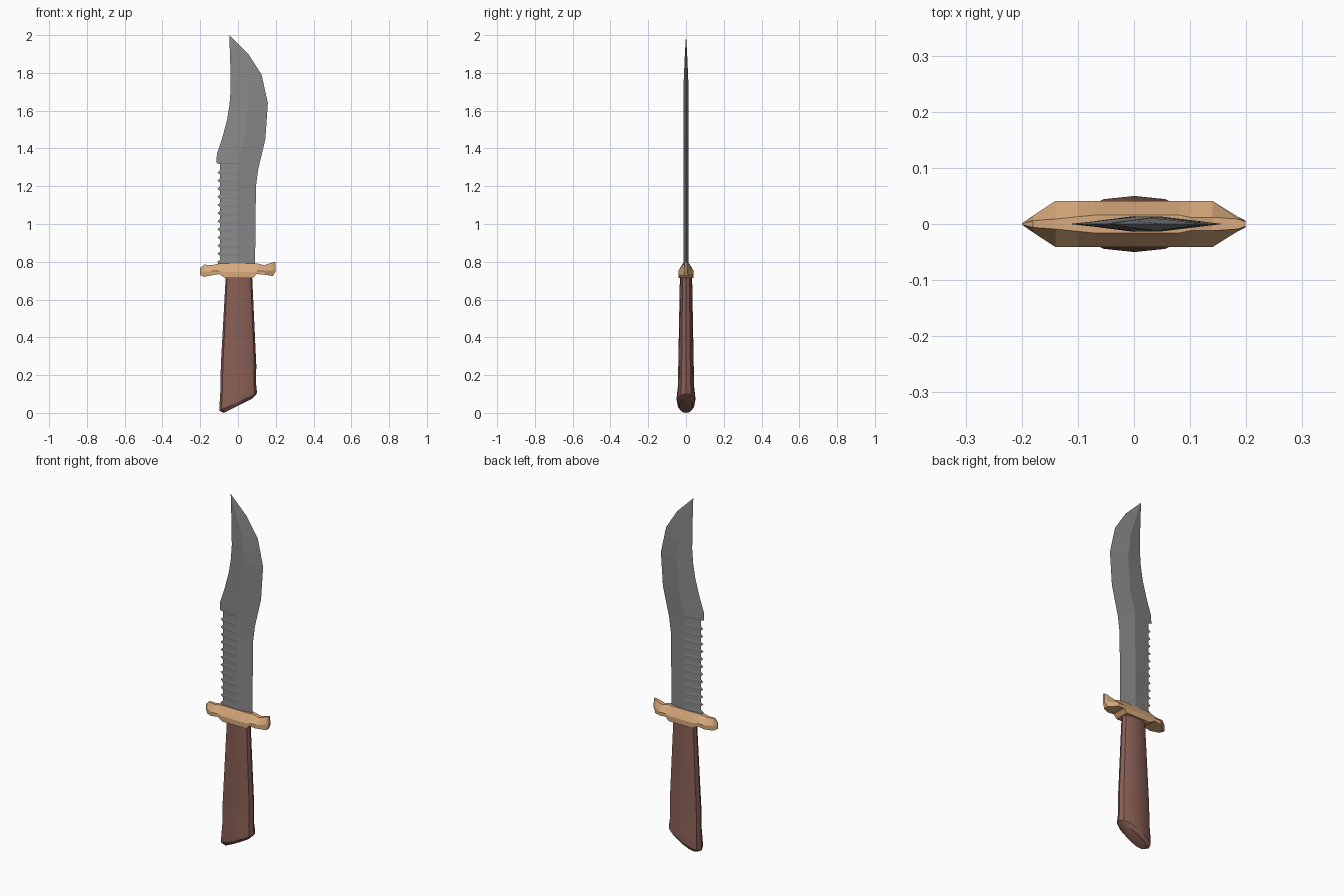
import bpy, bmesh, math

cube = bpy.data.objects.get("Cube")
if cube:
    bpy.data.objects.remove(cube)


def material(name, rgb):
    m = bpy.data.materials.new(name)
    m.use_nodes = True
    m.diffuse_color = (*rgb, 1)
    m.node_tree.nodes["Principled BSDF"].inputs["Base Color"].default_value = (*rgb, 1)
    return m


def lerp(points, z):
    """Read a value off a list of (z, value) points."""
    for (z0, a), (z1, b) in zip(points, points[1:]):
        if z <= z1:
            return a + (b - a) * max(0, z - z0) / (z1 - z0)
    return points[-1][1]


def loft(name, rings, mat):
    """Skin a row of equal rings and cap both ends."""
    bm = bmesh.new()
    rows = [[bm.verts.new(p) for p in ring] for ring in rings]
    n = len(rows[0])
    for a, b in zip(rows, rows[1:]):
        for i in range(n):
            j = (i + 1) % n
            bm.faces.new((a[i], a[j], b[j], b[i]))
    bm.faces.new(rows[0])
    bm.faces.new(rows[-1])
    bmesh.ops.remove_doubles(bm, verts=bm.verts, dist=0.0005)
    bmesh.ops.recalc_face_normals(bm, faces=bm.faces)
    mesh = bpy.data.meshes.new(name)
    bm.to_mesh(mesh)
    bm.free()
    mesh.materials.append(mat)
    ob = bpy.data.objects.new(name, mesh)
    bpy.context.collection.objects.link(ob)
    return ob


steel = material("steel", (0.25, 0.25, 0.25))
brass = material("brass", (0.68, 0.40, 0.20))
wood = material("wood", (0.25, 0.115, 0.09))

# Blade: saw-toothed spine, curved cutting edge, central ridge
spine = [(0.76, -0.095)]
teeth, pitch, start = 12, 0.043, 0.8
for i in range(teeth):
    z = start + i * pitch
    spine += [(z, -0.109), (z + 0.011, -0.095), (z + 0.031, -0.095)]
spine += [(1.318, -0.095), (1.322, -0.114), (1.37, -0.112), (1.45, -0.085),
          (1.55, -0.058), (1.63, -0.045), (1.71, -0.039), (1.85, -0.041), (2.0, -0.046)]
edge = [(0.76, 0.09), (1.2, 0.095), (1.29, 0.107), (1.45, 0.145), (1.64, 0.158),
        (1.79, 0.125), (1.9, 0.055), (2.0, -0.046)]
ridge = [(0.76, 0.0), (1.34, 0.005), (1.45, 0.035), (1.64, 0.05), (1.79, 0.03), (2.0, -0.046)]
thick = [(0.76, 0.014), (1.74, 0.013), (1.9, 0.006), (2.0, 0.0)]
levels = sorted({round(z, 4) for line in (spine, edge, ridge, thick) for z, _ in line})
rings = []
for z in levels:
    r, t = lerp(ridge, z), lerp(thick, z)
    rings.append([(lerp(spine, z), 0, z), (r, -t, z), (lerp(edge, z), 0, z), (r, t, z)])
loft("blade", rings, steel)

# Guard: x, bottom z, shoulder z, top z, bottom half depth, top half depth
stations = [
    (-0.2, 0.73, 0.75, 0.766, 0.001, 0.001),
    (-0.18, 0.72, 0.748, 0.785, 0.015, 0.006),
    (-0.14, 0.728, 0.75, 0.782, 0.041, 0.009),
    (-0.1, 0.735, 0.752, 0.79, 0.041, 0.013),
    (-0.07, 0.715, 0.745, 0.792, 0.041, 0.016),
    (0.08, 0.715, 0.745, 0.792, 0.041, 0.016),
    (0.1, 0.735, 0.752, 0.792, 0.041, 0.012),
    (0.14, 0.732, 0.752, 0.782, 0.041, 0.012),
    (0.185, 0.724, 0.755, 0.797, 0.013, 0.009),
    (0.199, 0.75, 0.765, 0.8, 0.006, 0.004),
]
loft("guard", [[(x, -b, z0), (x, b, z0), (x, b, z1), (x, t, z2), (x, -t, z2), (x, -b, z1)]
               for x, z0, z1, z2, b, t in stations], brass)


# Handle: rounded rings flaring towards a slanted pommel
def grip_ring(x0, x1, depth, left_z, right_z, sides=12):
    ring = []
    for i in range(sides):
        a = math.tau * i / sides
        u = math.copysign(abs(math.cos(a)) ** 0.85, math.cos(a))
        v = math.copysign(abs(math.sin(a)) ** 0.85, math.sin(a))
        s = (u + 1) / 2
        ring.append((x0 + (x1 - x0) * s, depth * v,
                     max(left_z + (right_z - left_z) * s, min(left_z, 0.014))))
    return ring


grip = [
    grip_ring(-0.064, 0.074, 0.032, 0.74, 0.74),
    grip_ring(-0.091, 0.097, 0.041, 0.25, 0.25),
    grip_ring(-0.093, 0.095, 0.043, 0.12, 0.16),
    grip_ring(-0.098, 0.1, 0.05, 0.04, 0.115),
    grip_ring(-0.098, 0.099, 0.048, 0.012, 0.1),
    grip_ring(-0.075, 0.075, 0.036, 0.0, 0.075),
]
handle = loft("handle", grip, wood)

# Round the grip but keep the pommel rim crisp
bpy.ops.object.select_all(action="DESELECT")
handle.select_set(True)
bpy.context.view_layer.objects.active = handle
bpy.ops.object.shade_smooth_by_angle(angle=math.radians(25))
